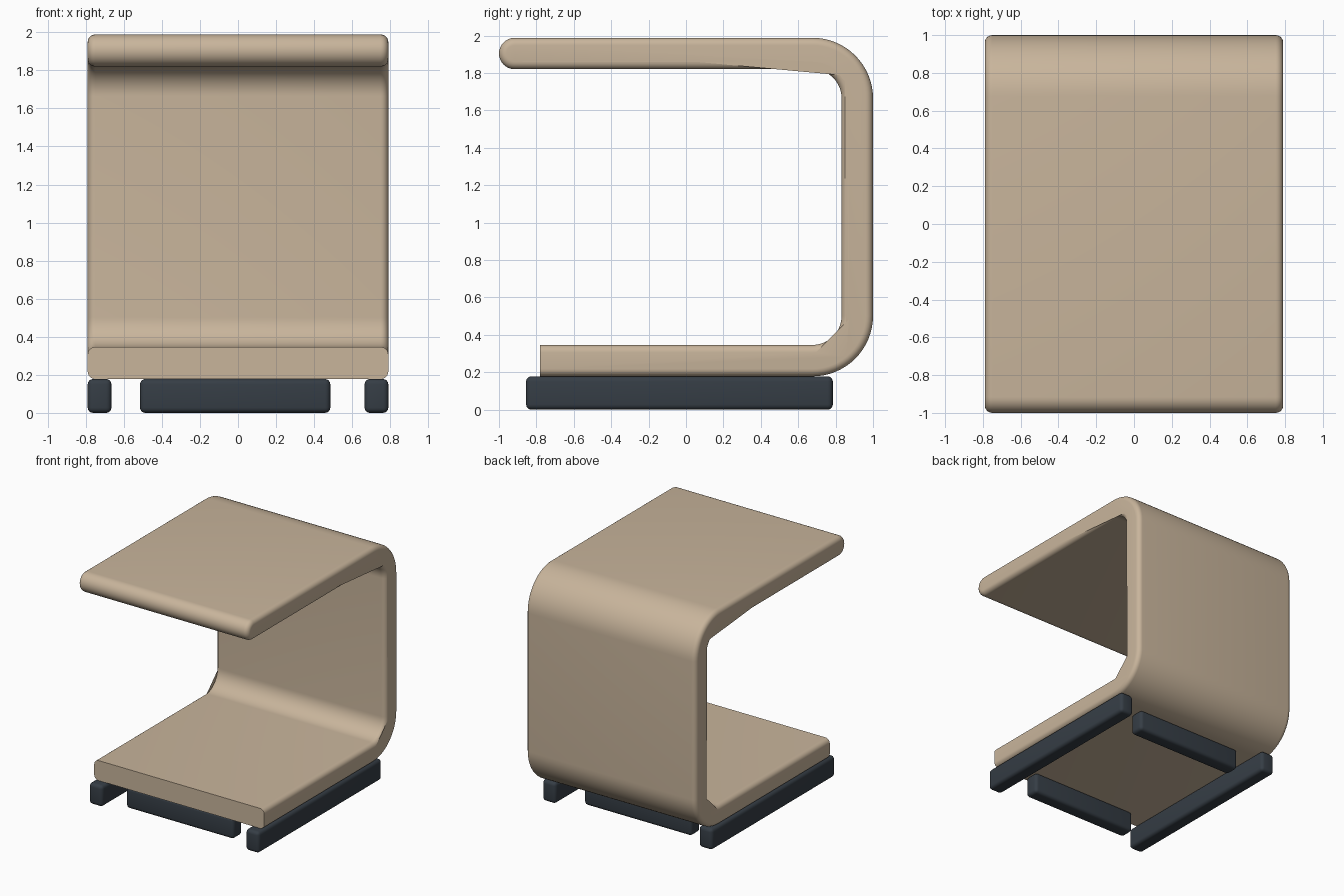
import bpy, bmesh, math

if "Cube" in bpy.data.objects:
    bpy.data.objects.remove(bpy.data.objects["Cube"])


def material(name, rgb):
    m = bpy.data.materials.new(name)
    m.diffuse_color = (*rgb, 1.0)
    m.use_nodes = True
    m.node_tree.nodes["Principled BSDF"].inputs["Base Color"].default_value = m.diffuse_color
    return m


TAN = material("tan", (0.58, 0.46, 0.33))
DARK = material("dark slate", (0.036, 0.047, 0.06))


def finish(name, bm, mat):
    bmesh.ops.recalc_face_normals(bm, faces=bm.faces)
    me = bpy.data.meshes.new(name)
    bm.to_mesh(me)
    bm.free()
    me.materials.append(mat)
    ob = bpy.data.objects.new(name, me)
    bpy.context.collection.objects.link(ob)
    bpy.ops.object.select_all(action='DESELECT')
    ob.select_set(True)
    bpy.context.view_layer.objects.active = ob
    bpy.ops.object.shade_smooth_by_angle(angle=math.radians(35))
    return ob


def arc(cy, cz, r, a0, a1, n):
    pts = []
    for i in range(n + 1):
        a = math.radians(a0 + (a1 - a0) * i / n)
        pts.append((cy + r * math.cos(a), cz + r * math.sin(a)))
    return pts


# C-shaped side profile for a given half thickness
TOP, BOTTOM, BEND_Y, BEND_R = 1.904, 0.262, 0.676, 0.24


def profile(h):
    zt, zb = TOP - BEND_R, BOTTOM + BEND_R
    return ([(-0.78, BOTTOM - h)]
            + arc(BEND_Y, zb, BEND_R + h, -90, 0, 16)
            + arc(BEND_Y, zt, BEND_R + h, 0, 90, 16)
            + arc(-0.916, TOP, h, 90, 270, 16)
            + arc(BEND_Y, zt, BEND_R - h, 90, 0, 16)
            + arc(BEND_Y, zb, BEND_R - h, 0, -90, 16)
            + [(-0.78, BOTTOM + h)])


# Bent panel: profile rings across x, shrinking at the sides to round the rims
HALF_W, H, R, STEPS = 0.79, 0.084, 0.04, 6
stations = []
for i in range(STEPS + 1):
    a = math.pi / 2 * i / STEPS
    stations.append((HALF_W - R + R * math.cos(a), H - R + R * math.sin(a)))
stations = [(-x, h) for x, h in stations] + stations[::-1]

bm = bmesh.new()
rings = [[bm.verts.new((x, y, z)) for y, z in profile(h)] for x, h in stations]
n = len(rings[0])
for a, b in zip(rings, rings[1:]):
    for i in range(n):
        j = (i + 1) % n
        bm.faces.new((a[i], a[j], b[j], b[i]))
# Side caps, as strips between the outer and inner line of the profile
for ring in (rings[0], rings[-1]):
    bm.faces.new(ring)
bmesh.ops.triangulate(bm, faces=[f for f in bm.faces if len(f.verts) > 4])
finish("bent_panel", bm, TAN)


# Rounded base bars
def bar(name, x0, x1, y0, y1, z0=0.0, z1=0.178):
    bm = bmesh.new()
    bmesh.ops.create_cube(bm, size=1)
    for v in bm.verts:
        v.co = ((x0 + x1) / 2 + v.co.x * (x1 - x0),
                (y0 + y1) / 2 + v.co.y * (y1 - y0),
                (z0 + z1) / 2 + v.co.z * (z1 - z0))
    bmesh.ops.bevel(bm, geom=bm.edges[:], offset=0.028, segments=4,
                    profile=0.5, affect='EDGES')
    finish(name, bm, DARK)


for side, s in (("left", -1), ("right", 1)):
    bar(side + "_runner", min(s * 0.665, s * 0.79), max(s * 0.665, s * 0.79),
        -0.855, 0.785)
bar("front_rail", -0.515, 0.485, -0.755, -0.63)
bar("back_rail", -0.515, 0.485, 0.54, 0.665)
